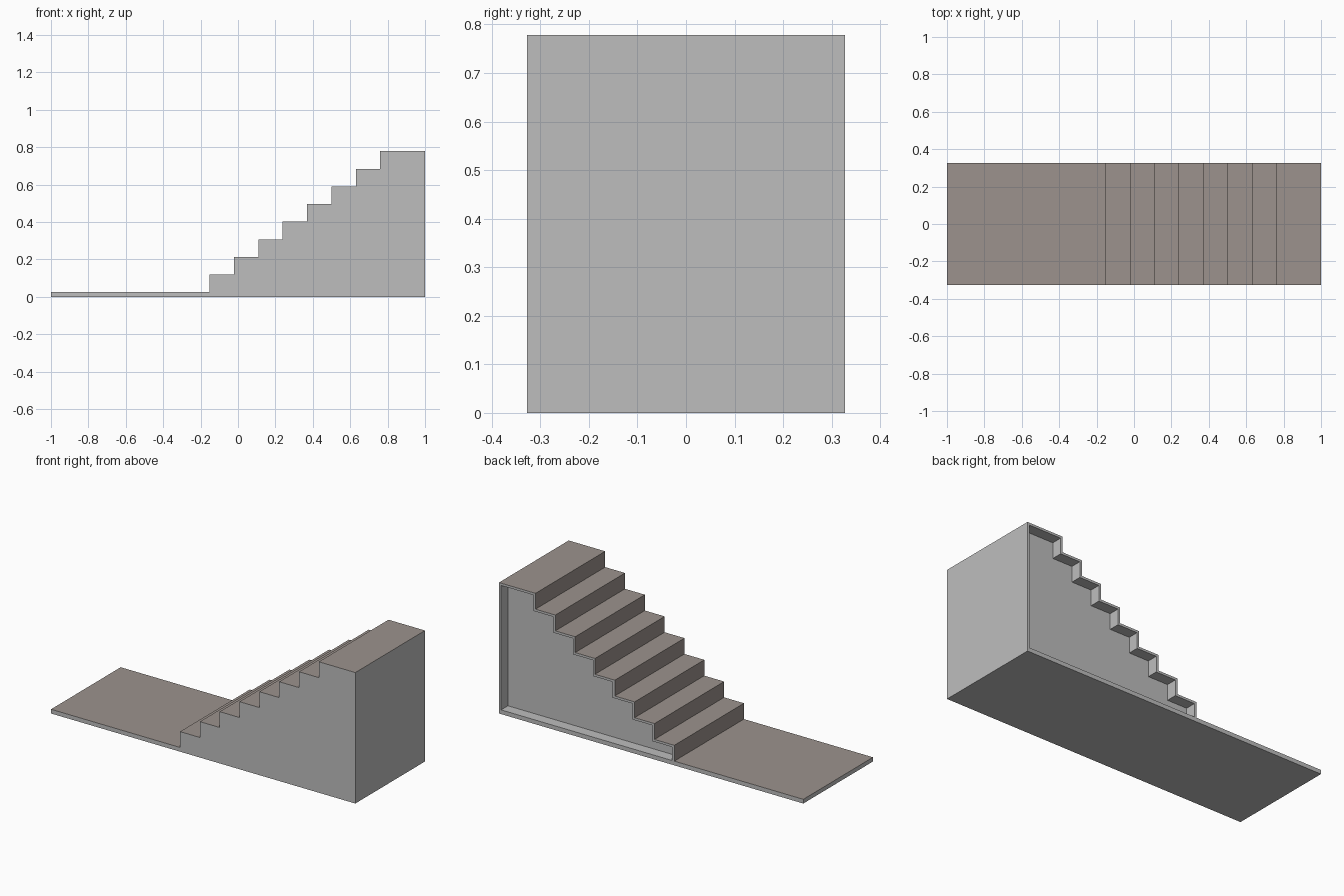
import bpy, bmesh
from mathutils import Vector

if "Cube" in bpy.data.objects:
    bpy.data.objects.remove(bpy.data.objects["Cube"])

HALF_W = 0.327        # half width in y
BASE = 0.025          # landing thickness
X0, RUN = -0.152, 0.1303
RISE = (0.778 - BASE) / 8
STEPS = 8
SHELL = 0.014         # thickness of the rim around the back recess
DEPTH = 0.064         # depth of the back recess


def material(name, rgb):
    m = bpy.data.materials.new(name)
    m.diffuse_color = (*rgb, 1)
    m.use_nodes = True
    m.node_tree.nodes["Principled BSDF"].inputs["Base Color"].default_value = m.diffuse_color
    return m


grey = material("wall_grey", (0.515, 0.515, 0.515))
brown = material("tread_brown", (0.333, 0.291, 0.267))


def prism(name, profile, y0, y1, mats):
    """Extrude an x-z profile along y."""
    bm = bmesh.new()
    face = bm.faces.new([bm.verts.new((x, y0, z)) for x, z in profile])
    ext = bmesh.ops.extrude_face_region(bm, geom=[face])
    verts = [v for v in ext["geom"] if isinstance(v, bmesh.types.BMVert)]
    bmesh.ops.translate(bm, verts=verts, vec=Vector((0, y1 - y0, 0)))
    bmesh.ops.recalc_face_normals(bm, faces=bm.faces)
    me = bpy.data.meshes.new(name)
    bm.to_mesh(me)
    bm.free()
    for m in mats:
        me.materials.append(m)
    ob = bpy.data.objects.new(name, me)
    bpy.context.collection.objects.link(ob)
    return ob


# Stepped line: foot and top of every riser
steps = []
for i in range(STEPS):
    x = X0 + RUN * i
    steps += [(x, BASE + RISE * i), (x, BASE + RISE * (i + 1))]
top = steps[-1][1]

# Staircase with its landing
stairs = prism("staircase", [(-1, 0), (-1, BASE)] + steps + [(1, top), (1, 0)],
               -HALF_W, HALF_W, [grey, brown])

# Brown treads, landing and risers; everything else grey
for p in stairs.data.polygons:
    riser = p.normal.x < -0.5 and p.center.x > -0.9
    p.material_index = 1 if p.normal.z > 0.5 or riser else 0

# Recess in the back, following the steps under a thin shell
inner = [(x + SHELL, z - SHELL) for x, z in steps]
inner[0] = (inner[0][0], BASE)
recess = prism("recess_cutter", inner + [(1 - SHELL, top - SHELL), (1 - SHELL, BASE)],
               HALF_W - DEPTH, HALF_W + 0.1, [grey])
recess.hide_render = True

mod = stairs.modifiers.new("recess", 'BOOLEAN')
mod.operation = 'DIFFERENCE'
mod.solver = 'EXACT'
mod.object = recess
bpy.context.view_layer.objects.active = stairs
stairs.select_set(True)
bpy.ops.object.modifier_apply(modifier=mod.name)
bpy.data.objects.remove(recess)
